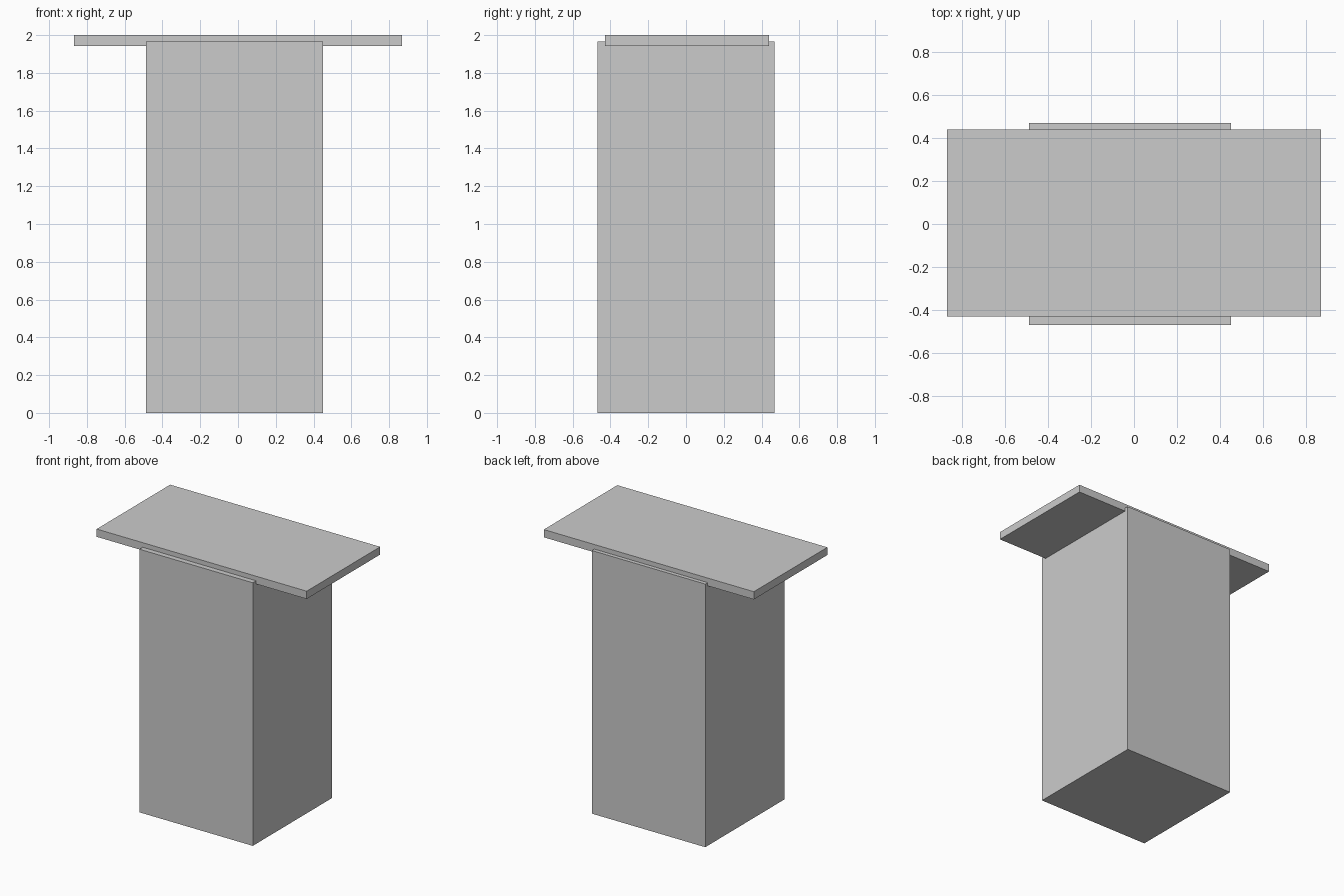
import bpy

if "Cube" in bpy.data.objects:
    bpy.data.objects.remove(bpy.data.objects["Cube"])


def box(name, lo, hi):
    """Axis-aligned box between two corners."""
    bpy.ops.mesh.primitive_cube_add(size=1, location=[(a + b) / 2 for a, b in zip(lo, hi)])
    obj = bpy.context.object
    obj.name = name
    obj.scale = [b - a for a, b in zip(lo, hi)]
    bpy.ops.object.transform_apply(location=False, rotation=False, scale=True)
    return obj


# Tall body, slightly off-centre under the top
box("pedestal_body", (-0.487, -0.468, 0.0), (0.450, 0.468, 1.966))

# Two square slabs meeting at the middle, sunk a little over the body
for name, x0 in (("left_top_slab", -0.868), ("right_top_slab", 0.0)):
    box(name, (x0, -0.429, 1.942), (x0 + 0.868, 0.439, 2.0))
